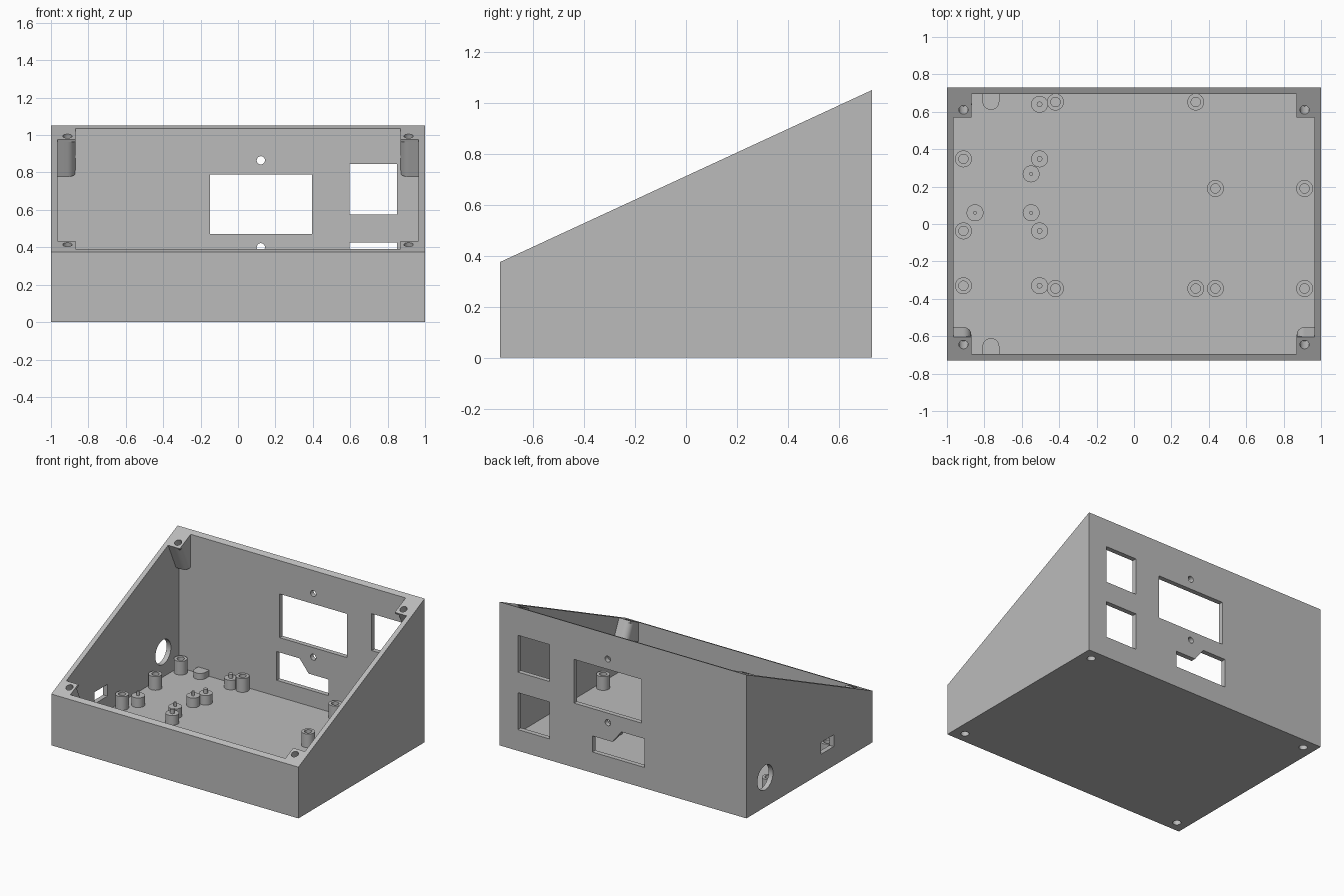
import bpy, bmesh, math
from mathutils import Matrix, Vector

cube = bpy.data.objects.get("Cube")
if cube:
    bpy.data.objects.remove(cube, do_unlink=True)

grey = bpy.data.materials.new("plain grey")
grey.use_nodes = True
colour = (0.5, 0.5, 0.5, 1)
grey.diffuse_color = colour
grey.node_tree.nodes["Principled BSDF"].inputs["Base Color"].default_value = colour

# Main dimensions
W, D, WALL, FLOOR = 1.0, 0.73, 0.035, 0.035
FRONT_H, BACK_H = 0.375, 1.05
MID_H = (FRONT_H + BACK_H) / 2
TILT = math.atan2(BACK_H - FRONT_H, 2 * D)
C, S = math.cos(TILT), math.sin(TILT)


def frame(x, y, z, origin=(0, 0, 0)):
    m = Matrix((x, y, z)).transposed().to_4x4()
    m.translation = Vector(origin)
    return m


def along_x(x):
    return frame((0, 1, 0), (0, 0, 1), (1, 0, 0), (x, 0, 0))


def along_z(z):
    return Matrix.Translation((0, 0, z))


def slope(depth):
    n = Vector((0, -S, C))
    return frame((1, 0, 0), (0, C, S), n, Vector((0, 0, MID_H)) - n * depth)


BACK = frame((1, 0, 0), (0, 0, 1), (0, -1, 0), (0, D + 0.05, 0))


def circle(cx, cy, r, n=32):
    return [(cx + r * math.cos(i * math.tau / n), cy + r * math.sin(i * math.tau / n))
            for i in range(n)]


def rect(x0, x1, y0, y1):
    return [(x0, y0), (x1, y0), (x1, y1), (x0, y1)]


def prism(name, points, matrix, depth, socket=None):
    """Extrude a profile; socket = (radius, travel) adds a bore or a pin on top."""
    bm = bmesh.new()
    face = bm.faces.new([bm.verts.new((x, y, 0)) for x, y in points])
    top = bmesh.ops.extrude_face_region(bm, geom=[face])["geom"]
    bmesh.ops.translate(bm, vec=(0, 0, depth),
                        verts=[g for g in top if isinstance(g, bmesh.types.BMVert)])
    bmesh.ops.recalc_face_normals(bm, faces=bm.faces)
    if socket:
        cap = max(bm.faces, key=lambda f: f.calc_center_median().z)
        bmesh.ops.inset_individual(bm, faces=[cap], thickness=socket[0])
        cap = bmesh.ops.extrude_discrete_faces(bm, faces=[cap])["faces"][0]
        bmesh.ops.translate(bm, vec=(0, 0, socket[1]), verts=cap.verts)
    bm.transform(matrix)
    bmesh.ops.recalc_face_normals(bm, faces=bm.faces)
    mesh = bpy.data.meshes.new(name)
    bm.to_mesh(mesh)
    bm.free()
    mesh.materials.append(grey)
    obj = bpy.data.objects.new(name, mesh)
    bpy.context.collection.objects.link(obj)
    return obj


def activate(obj):
    bpy.ops.object.select_all(action='DESELECT')
    obj.select_set(True)
    bpy.context.view_layer.objects.active = obj


def cut(target, cutter):
    cutter.hide_render = True
    mod = target.modifiers.new("cut", 'BOOLEAN')
    mod.operation, mod.solver, mod.object = 'DIFFERENCE', 'EXACT', cutter
    activate(target)
    bpy.ops.object.modifier_apply(modifier=mod.name)
    bpy.data.objects.remove(cutter, do_unlink=True)


def smooth(obj):
    activate(obj)
    bpy.ops.object.shade_smooth_by_angle(angle=math.radians(30))


# Sloped enclosure and the hollow inside it
case = prism("enclosure", [(-D, 0), (D, 0), (D, BACK_H), (-D, FRONT_H)], along_x(-W), 2 * W)
iy, rise = D - WALL, math.tan(TILT)
hollow = prism("hollow", [(-iy, FLOOR), (iy, FLOOR), (iy, MID_H + iy * rise + 0.03),
                          (-iy, MID_H - iy * rise + 0.03)],
               along_x(WALL - W), 2 * (W - WALL))

# Corner screw bosses, square to the sloped rim, left standing in the hollow
ROUND = 0.045
for sx in (-1, 1):
    for sy, edge, length in ((-1, 0.605, 0.13), (1, 0.57, 0.22)):
        e = edge / C
        arc = [(0.87 + ROUND * (1 - math.cos(a)), e + ROUND * (1 - math.sin(a)))
               for a in (i * math.pi / 16 for i in range(9))]
        boss = [(1.1, e)] + arc[::-1] + [(0.87, 1.2), (1.1, 1.2)]
        lip = rect(0.87, 1.1, e, 1.2)
        for points, depth in ((boss, length), (lip, 0.015)):
            points = [(sx * x, sy * y) for x, y in points]
            cut(hollow, prism("boss_cutter", points, slope(depth), depth + 0.1))
cut(case, hollow)

# Screw holes in the rim and in the base
for sx in (-1, 1):
    for y in (-0.645, 0.61):
        cut(case, prism("rim_hole", circle(sx * 0.912, y / C, 0.025), slope(0.1), 0.2))
    for y in (-0.65, 0.65):
        cut(case, prism("base_hole", circle(sx * 0.915, y, 0.028), along_z(-0.02), 0.08))

# Openings in the back wall
openings = [
    rect(-0.15, 0.395, 0.47, 0.79),
    rect(0.595, 0.85, 0.575, 0.845),
    rect(0.595, 0.85, 0.155, 0.425),
    [(-0.174, 0.152), (0.247, 0.152), (0.247, 0.27), (0.085, 0.27),
     (0.012, 0.362), (-0.174, 0.362)],
    circle(0.122, 0.865, 0.022),
    circle(0.122, 0.4, 0.022),
]
for points in openings:
    cut(case, prism("back_opening", points, BACK, 0.12))

# Openings in the side wall
for points in (circle(0.513, 0.216, 0.09, 48), rect(-0.28, -0.13, 0.14, 0.226)):
    cut(case, prism("side_opening", points, along_x(-W - 0.05), 0.12))
smooth(case)

# Bored standoffs on the floor
BASE = FLOOR - 0.005
bored = [(x, y) for x in (-0.42, 0.33) for y in (-0.345, 0.652)]
bored += [(x, y) for x in (0.435, 0.912) for y in (-0.345, 0.19)]
bored += [(-0.912, y) for y in (-0.33, -0.037, 0.348, 0.64)]
for i, (x, y) in enumerate(bored):
    smooth(prism(f"bored_standoff_{i + 1}", circle(x, y, ROUND), along_z(BASE), 0.105,
                 (0.02, -0.08)))

# Standoffs with locating pins: a row of four, and three with thinner pins
pinned = [(-0.505, y, 0.015) for y in (-0.33, -0.037, 0.348, 0.64)]
pinned += [(-0.85, 0.06, 0.01), (-0.55, 0.06, 0.01), (-0.55, 0.268, 0.01)]
for i, (x, y, pin) in enumerate(pinned):
    smooth(prism(f"pinned_standoff_{i + 1}", circle(x, y, ROUND), along_z(BASE), 0.075,
                 (ROUND - pin, 0.03)))

# Low round-ended tabs against the front and back walls
for side, name in ((-1, "front_tab"), (1, "back_tab")):
    end = [(-0.765 + ROUND * math.cos(i * math.pi / 12),
            side * (0.655 - ROUND * math.sin(i * math.pi / 12))) for i in range(13)]
    tab = end + [(-0.765 - ROUND, side * 0.7), (-0.765 + ROUND, side * 0.7)]
    smooth(prism(name, tab, along_z(BASE), 0.05))
